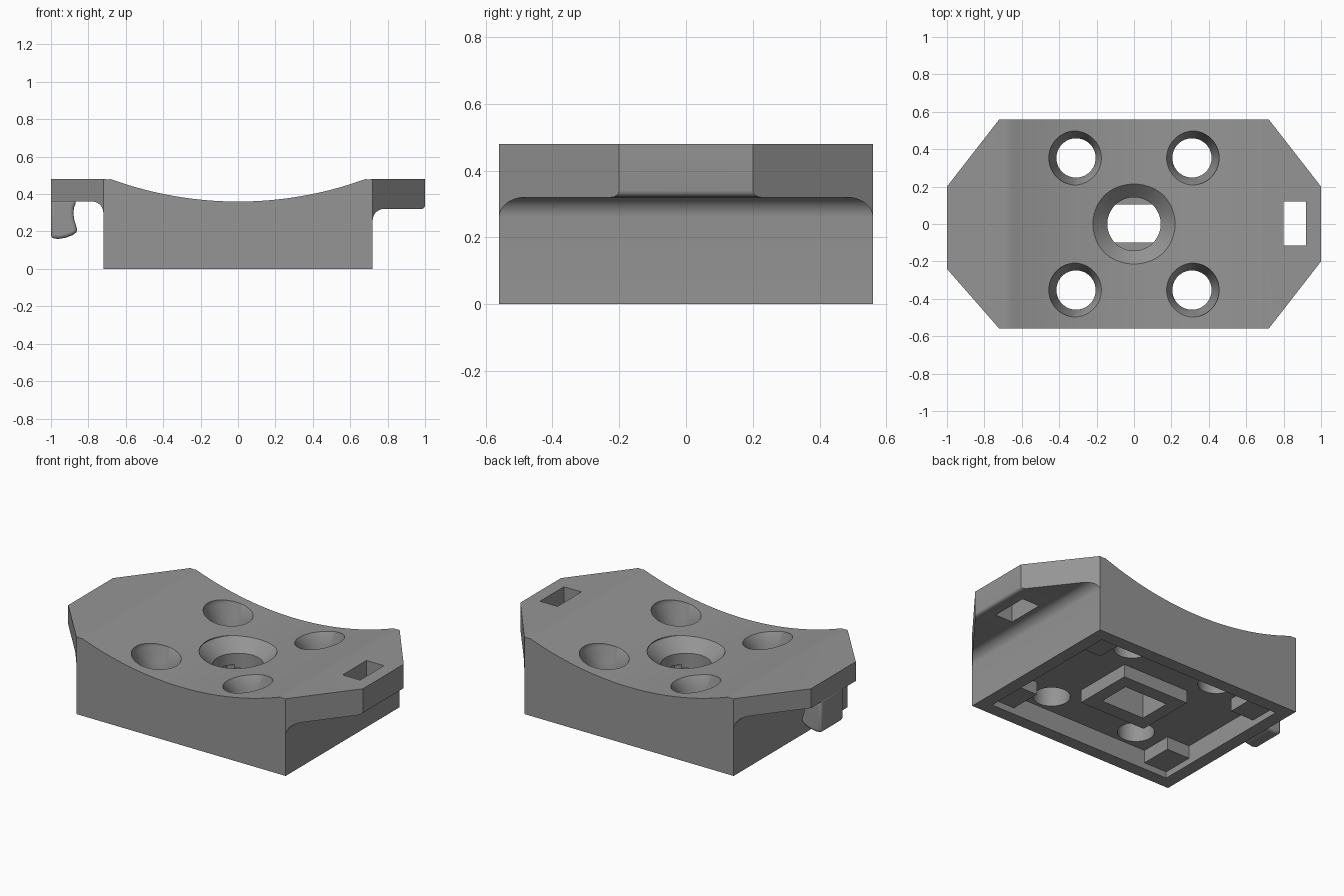
import bpy, bmesh, math

if "Cube" in bpy.data.objects:
    bpy.data.objects.remove(bpy.data.objects["Cube"])

grey = bpy.data.materials.new("plain grey")
grey.diffuse_color = (0.30, 0.30, 0.30, 1)
grey.use_nodes = True
grey.node_tree.nodes["Principled BSDF"].inputs["Base Color"].default_value = grey.diffuse_color


def prism(name, pts, axis, lo, hi):
    """Extrude a closed outline along y (points are x,z) or z (points are x,y)."""
    bm = bmesh.new()
    put = (lambda a, b, t: (a, t, b)) if axis == "y" else (lambda a, b, t: (a, b, t))
    face = bm.faces.new([bm.verts.new(put(a, b, lo)) for a, b in pts])
    res = bmesh.ops.extrude_face_region(bm, geom=[face])
    move = (0, hi - lo, 0) if axis == "y" else (0, 0, hi - lo)
    verts = [g for g in res["geom"] if isinstance(g, bmesh.types.BMVert)]
    bmesh.ops.translate(bm, verts=verts, vec=move)
    bmesh.ops.recalc_face_normals(bm, faces=bm.faces)
    mesh = bpy.data.meshes.new(name)
    bm.to_mesh(mesh)
    bm.free()
    mesh.materials.append(grey)
    ob = bpy.data.objects.new(name, mesh)
    bpy.context.collection.objects.link(ob)
    return ob


def box(name, x0, x1, y0, y1, z0, z1):
    return prism(name, [(x0, y0), (x1, y0), (x1, y1), (x0, y1)], "z", z0, z1)


def lathe(name, x, y, profile, n=48):
    """Closed turned solid from (radius, z) steps, bottom to top."""
    bm = bmesh.new()
    rings = [[bm.verts.new((x + r * math.cos(2 * math.pi * i / n),
                            y + r * math.sin(2 * math.pi * i / n), z))
              for i in range(n)] for r, z in profile]
    for a, b in zip(rings, rings[1:]):
        for i in range(n):
            j = (i + 1) % n
            bm.faces.new((a[i], a[j], b[j], b[i]))
    bm.faces.new(rings[0][::-1])
    bm.faces.new(rings[-1])
    mesh = bpy.data.meshes.new(name)
    bm.to_mesh(mesh)
    bm.free()
    mesh.materials.append(grey)
    ob = bpy.data.objects.new(name, mesh)
    bpy.context.collection.objects.link(ob)
    return ob


def boolean(ob, cutter, op="DIFFERENCE"):
    bpy.context.view_layer.objects.active = ob
    mod = ob.modifiers.new("cut", "BOOLEAN")
    mod.operation, mod.object, mod.solver = op, cutter, "EXACT"
    bpy.ops.object.modifier_apply(modifier=mod.name)
    bpy.data.objects.remove(cutter, do_unlink=True)


def arc(cx, cz, r, a0, a1, n):
    return [(cx + r * math.cos(math.radians(a0 + (a1 - a0) * i / n)),
             cz + r * math.sin(math.radians(a0 + (a1 - a0) * i / n))) for i in range(n + 1)]


def smooth(ob, angle=30):
    bpy.ops.object.select_all(action="DESELECT")
    ob.select_set(True)
    bpy.context.view_layer.objects.active = ob
    bpy.ops.object.shade_smooth_by_angle(angle=math.radians(angle))


# Body: saddle profile with two wings and filleted undersides
R, HALF = 1.987, 0.68
span = math.degrees(math.asin(HALF / R))
outline = [(-0.72, 0), (0.72, 0)]
outline += arc(0.78, 0.26, 0.06, 180, 90, 8)
outline += arc(0.98, 0.34, 0.02, -90, 0, 4)
outline += [(1, 0.48), (0.715, 0.48), (0.695, 0.4785)]
outline += arc(0, 0.36 + R, R, -90 + span, -90 - span, 40)
outline += [(-0.695, 0.4785), (-0.715, 0.48), (-1, 0.48), (-1, 0.36)]
outline += arc(-0.78, 0.30, 0.06, 90, 0, 8)
body = prism("body", outline, "y", -0.56, 0.56)

# Chamfered plan shape
plan = [(-1.0, -0.24), (-0.72, -0.56), (0.72, -0.56), (1.0, -0.20),
        (1.0, 0.20), (0.72, 0.56), (-0.72, 0.56), (-1.0, 0.20)]
boolean(body, prism("plan_cutter", plan, "z", -0.1, 0.6), "INTERSECT")

# Underside recess and the slot in the wing
boolean(body, box("recess_cutter", -0.64, 0.64, -0.48, 0.48, -0.1, 0.12))
boolean(body, box("slot_cutter", 0.80, 0.92, -0.115, 0.12, 0.2, 0.6))

# Countersunk corner holes
for sx in (-1, 1):
    for sy in (-1, 1):
        boolean(body, lathe("hole_cutter", sx * 0.31, sy * 0.353,
                            [(0.105, 0.0), (0.105, 0.31), (0.145, 0.385), (0.145, 0.6)]))

# Centre bore opening into a rectangular pocket below
boolean(body, lathe("bore_cutter", 0, 0,
                    [(0.143, 0.2), (0.143, 0.29), (0.22, 0.366), (0.22, 0.6)]))
boolean(body, box("pocket_cutter", -0.15, 0.15, -0.1, 0.105, -0.1, 0.22))
smooth(body)

# Raised frame around the pocket
frame = box("pocket_frame", -0.23, 0.23, -0.19, 0.19, 0.04, 0.125)
boolean(frame, box("frame_cutter", -0.15, 0.15, -0.1, 0.105, -0.1, 0.3))

# Pads in the corners of the recess
for sx in (-1, 1):
    for sy in (-1, 1):
        xs = sorted((sx * 0.48, sx * 0.645))
        ys = sorted((sy * 0.28, sy * 0.485))
        box("corner_pad", *xs, *ys, 0.04, 0.125)

# Rounded hook below the other wing
hook_outline = [(-1, 0.37), (-1, 0.165), (-0.96, 0.16), (-0.92, 0.167), (-0.885, 0.18),
                (-0.865, 0.195), (-0.86, 0.21), (-0.867, 0.235), (-0.876, 0.265),
                (-0.88, 0.30), (-0.876, 0.33), (-0.868, 0.35), (-0.868, 0.37)]
hook = prism("hook", hook_outline, "y", -0.12, 0.10)
bev = hook.modifiers.new("round", "BEVEL")
bev.width, bev.segments, bev.limit_method = 0.02, 3, "ANGLE"
bev.angle_limit = math.radians(60)
smooth(hook, 40)
